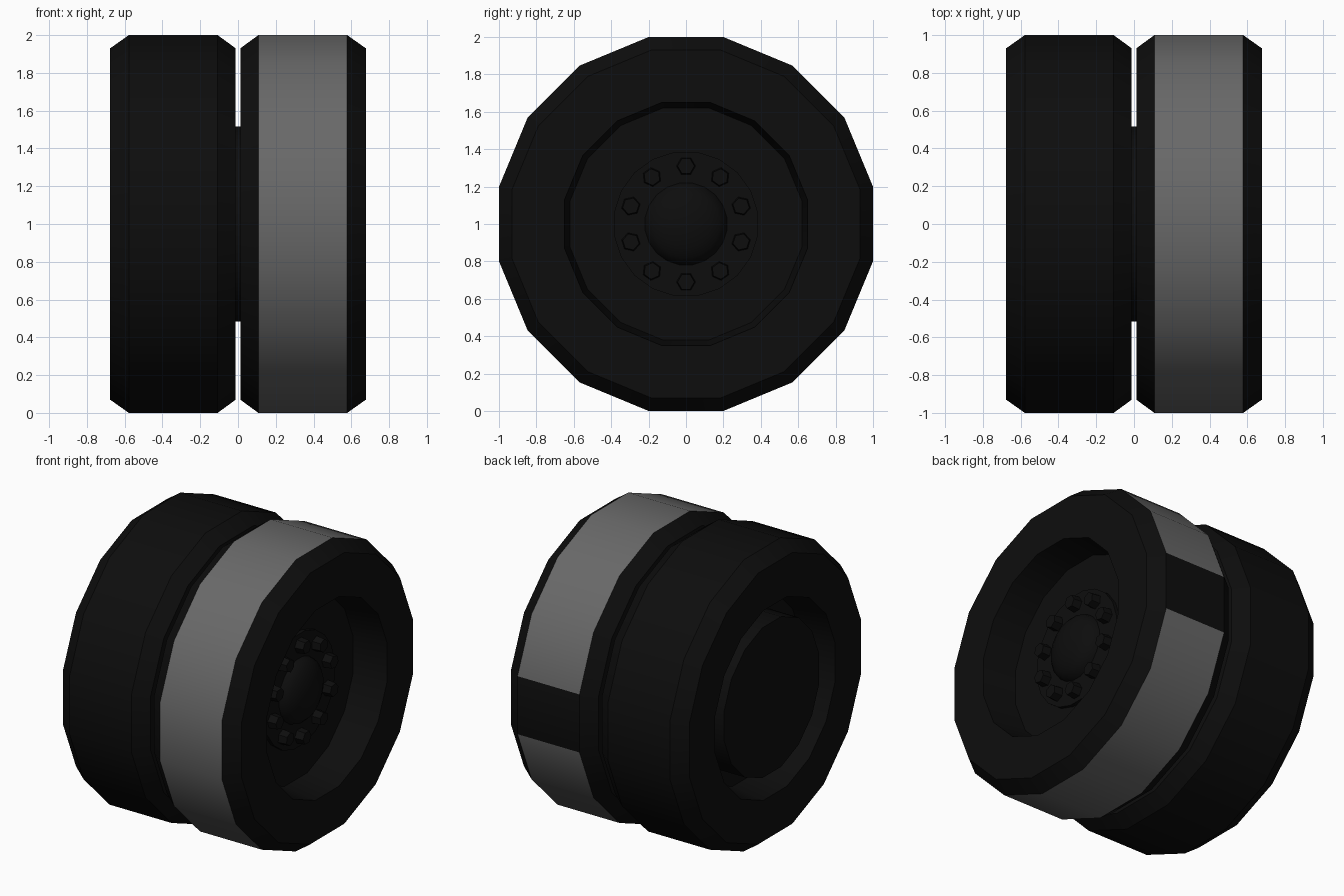
import bpy, bmesh, math
from mathutils import Matrix

if "Cube" in bpy.data.objects:
    bpy.data.objects.remove(bpy.data.objects["Cube"])

AXLE = 1.0  # height of the axle


def material(name, value):
    m = bpy.data.materials.new(name)
    m.diffuse_color = (value, value, value, 1)
    m.use_nodes = True
    m.node_tree.nodes["Principled BSDF"].inputs["Base Color"].default_value = m.diffuse_color
    return m


black = material("black_rubber", 0.004)
metal = material("dark_metal", 0.004)
grey = material("grey_tread", 0.14)


def lathe(name, profile, sides, mat, closed=False):
    """Revolve (x, radius) points about the axle; radius is measured to the flats."""
    k = 1 / math.cos(math.pi / sides)
    bm = bmesh.new()
    rings = []
    for s in range(sides):
        a = 2 * math.pi * (s + 0.5) / sides
        rings.append([bm.verts.new((x, r * k * math.cos(a), r * k * math.sin(a)))
                      for x, r in profile])
    n = len(profile)
    for s in range(sides):
        a, b = rings[s], rings[(s + 1) % sides]
        for i in range(n if closed else n - 1):
            j = (i + 1) % n
            bm.faces.new((a[i], a[j], b[j], b[i]))
    bmesh.ops.remove_doubles(bm, verts=bm.verts, dist=1e-5)
    bmesh.ops.recalc_face_normals(bm, faces=bm.faces)
    return finish(name, bm, mat)


def finish(name, bm, mat):
    mesh = bpy.data.meshes.new(name)
    bm.to_mesh(mesh)
    bm.free()
    ob = bpy.data.objects.new(name, mesh)
    bpy.context.collection.objects.link(ob)
    ob.location.z = AXLE
    mesh.materials.append(mat)
    bpy.ops.object.select_all(action='DESELECT')
    ob.select_set(True)
    bpy.context.view_layer.objects.active = ob
    bpy.ops.object.shade_smooth_by_angle(angle=math.radians(30))
    return ob


# Twin tyres, mirrored across x = 0
tyre = [(0.012, 0.50), (0.012, 0.93), (0.108, 1.0), (0.578, 1.0),
        (0.677, 0.93), (0.677, 0.65), (0.44, 0.62), (0.44, 0.50)]
outer = lathe("outer_tyre", tyre, 16, black, closed=True)
lathe("inner_tyre", [(-x, r) for x, r in tyre], 16, black, closed=True)

# Grey tread on the outer tyre, except for one facet at the back
outer.data.materials.append(grey)
for p in outer.data.polygons:
    c = p.center
    if abs(c.x - 0.343) < 0.01 and math.hypot(c.y, c.z) > 0.9 and c.y < 0.99:
        p.material_index = 1

# Central drum joining both wheels; it closes the dish on the outer side
lathe("drum", [(-0.65, 0), (-0.65, 0.515), (0.44, 0.515), (0.44, 0)], 16, metal)

# Hub flange and domed cap
lathe("hub_flange", [(0.43, 0.385), (0.465, 0.385), (0.465, 0)], 20, metal)
dome = [(0.46 + 0.11 * math.sin(t), 0.22 * math.cos(t))
        for t in (math.pi / 2 * i / 5 for i in range(5))] + [(0.57, 0)]
lathe("hub_cap", dome, 20, metal)

# Ring of ten hexagonal wheel nuts
bm = bmesh.new()
for i in range(10):
    a = 2 * math.pi * i / 10
    place = (Matrix.Translation((0.49, 0.31 * math.sin(a), 0.31 * math.cos(a)))
             @ Matrix.Rotation(-a, 4, 'X') @ Matrix.Rotation(math.pi / 2, 4, 'Y'))
    bmesh.ops.create_cone(bm, cap_ends=True, segments=6, radius1=0.052,
                          radius2=0.045, depth=0.07, matrix=place)
finish("wheel_nuts", bm, metal)
